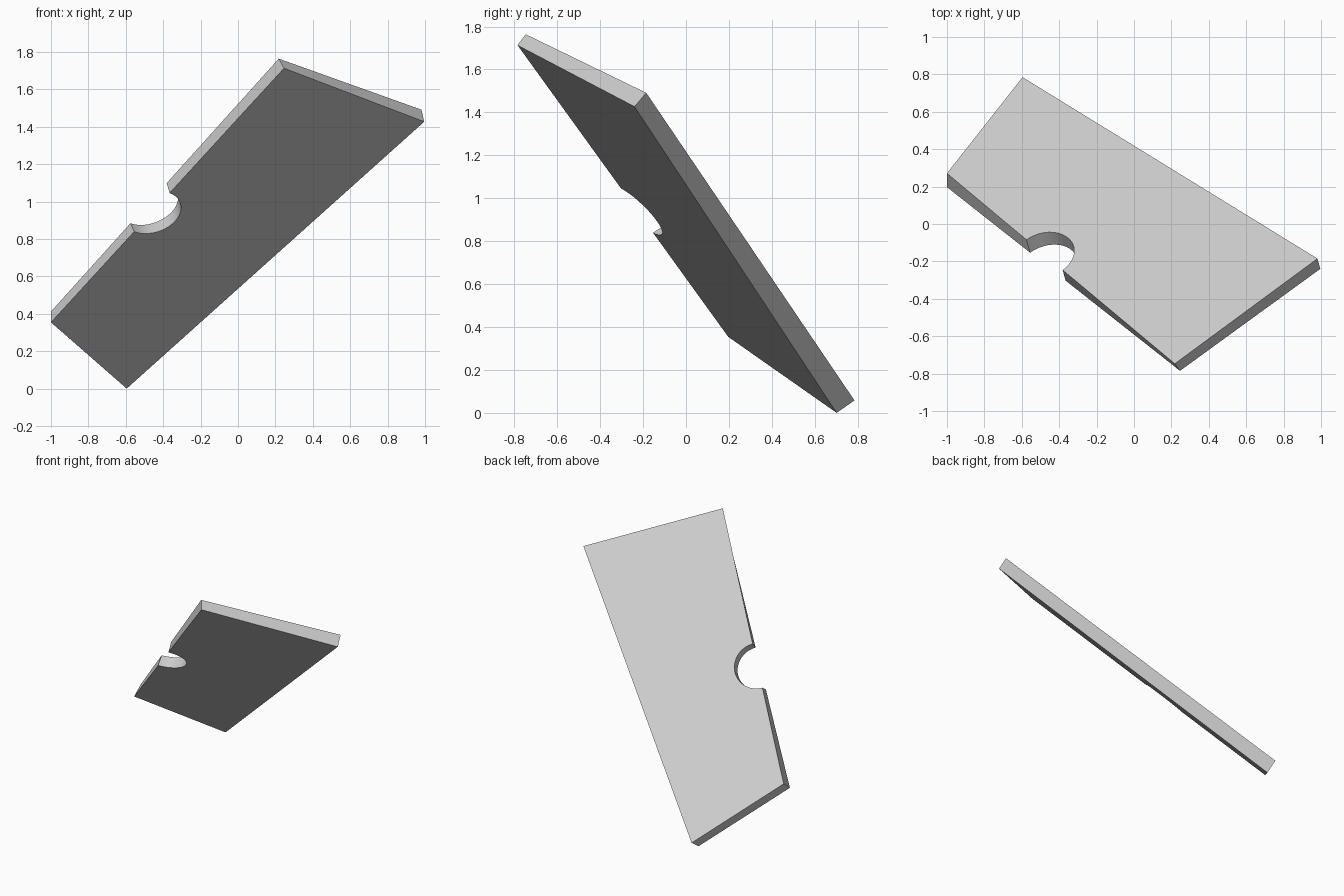
import bpy, bmesh, math
from mathutils import Vector

if "Cube" in bpy.data.objects:
    bpy.data.objects.remove(bpy.data.objects["Cube"])

# Corners of the tilted slab: notched edge runs from corner 0 to corner 3
lower = [(-1.0, 0.197, 0.354), (-0.595, 0.702, 0.0), (0.996, -0.24, 1.427), (0.246, -0.785, 1.713)]
upper = [(-1.0, 0.271, 0.412), (-0.596, 0.785, 0.058), (0.981, -0.185, 1.491), (0.218, -0.747, 1.764)]
STEPS = 24
DEPTH = 0.161


def outline(corners, t0, t1):
    """Four corners plus a half-round notch in the last edge."""
    a, b, c, d = map(Vector, corners)
    start, end = a.lerp(d, t1), a.lerp(d, t0)
    mid, half = (start + end) / 2, (start - end) / 2
    edge = (d - a).normalized()
    inward = ((b - a) - edge * (b - a).dot(edge)).normalized()
    arc = [mid + half * math.cos(math.pi * i / STEPS) + inward * DEPTH * math.sin(math.pi * i / STEPS)
           for i in range(STEPS + 1)]
    return [a, b, c, d] + arc


# Slab: two notched faces joined by side walls
bm = bmesh.new()
lo = [bm.verts.new(p) for p in outline(lower, 0.357, 0.509)]
up = [bm.verts.new(p) for p in outline(upper, 0.349, 0.508)]
bm.faces.new(lo)
bm.faces.new(up[::-1])
n = len(lo)
for i in range(n):
    j = (i + 1) % n
    bm.faces.new((lo[i], up[i], up[j], lo[j]))
bmesh.ops.recalc_face_normals(bm, faces=bm.faces)
bmesh.ops.triangulate(bm, faces=[f for f in bm.faces if len(f.verts) > 4])
mesh = bpy.data.meshes.new("notched_slab")
bm.to_mesh(mesh)
bm.free()
slab = bpy.data.objects.new("notched_slab", mesh)
bpy.context.collection.objects.link(slab)

# Smooth notch wall, crisp edges elsewhere
bpy.context.view_layer.objects.active = slab
slab.select_set(True)
bpy.ops.object.shade_smooth_by_angle(angle=math.radians(30))
